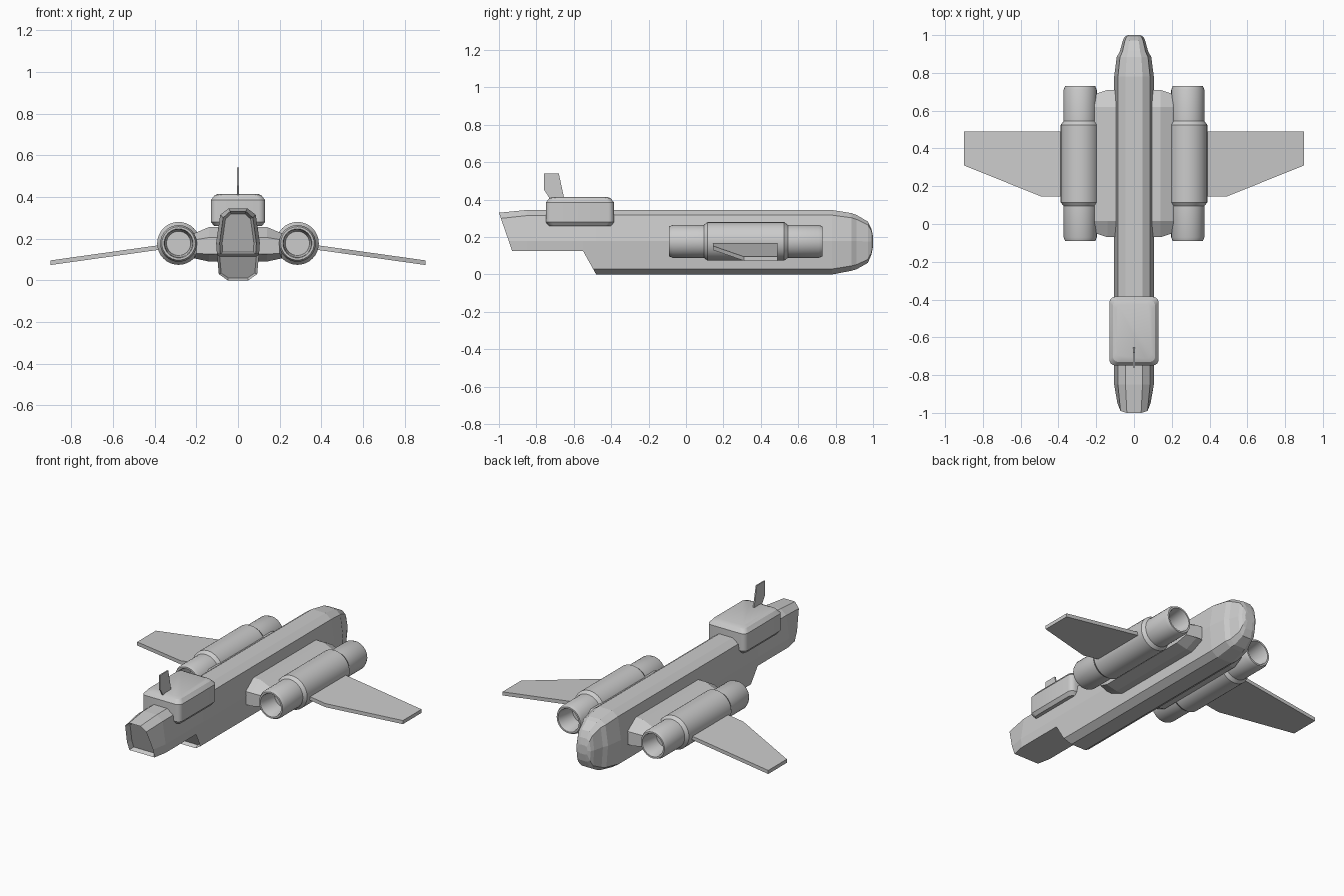
import bpy, bmesh, math
from mathutils import Vector

if "Cube" in bpy.data.objects:
    bpy.data.objects.remove(bpy.data.objects["Cube"])


def finish(bm, name, smooth=False):
    bmesh.ops.recalc_face_normals(bm, faces=bm.faces)
    mesh = bpy.data.meshes.new(name)
    bm.to_mesh(mesh)
    bm.free()
    ob = bpy.data.objects.new(name, mesh)
    bpy.context.collection.objects.link(ob)
    if smooth:
        bpy.ops.object.select_all(action='DESELECT')
        ob.select_set(True)
        bpy.context.view_layer.objects.active = ob
        bpy.ops.object.shade_smooth_by_angle(angle=math.radians(25))
    return ob


def loft(bm, rings, caps=True):
    """Bridge closed rings of equal length; returns end caps and the face bands."""
    vs = [[bm.verts.new(p) for p in r] for r in rings]
    n = len(vs[0])
    bands = [[bm.faces.new((a[i], a[(i + 1) % n], b[(i + 1) % n], b[i])) for i in range(n)]
             for a, b in zip(vs, vs[1:])]
    ends = [bm.faces.new(vs[0]), bm.faces.new(vs[-1])] if caps else []
    return ends, bands


def mirrored(half):
    return half + [(-x, y, z) for x, y, z in reversed(half)]


# Fuselage: faceted section with a stepped underside at the front
SECTION = [(0.045, 1), (0.085, 0.92), (0.105, 0.52), (0.092, 0.085), (0.05, 0)]


def hull_ring(y, w=1, top=0.345, bottom=0):
    return mirrored([(x * w, y, bottom + t * (top - bottom)) for x, t in SECTION])


def front_ring(ys, w, top):
    pts = [(0.045, top), (0.085, top - 0.03), (0.105, 0.18), (0.101, 0.125), (0.05, 0.125)]
    return mirrored([(x * w, y, z) for (x, z), y in zip(pts, ys)])


rings = [front_ring((-1, -0.99, -0.948, -0.93, -0.93), 0.84, 0.33),
         front_ring((-0.85,) * 5, 1, 0.345),
         front_ring((-0.55,) * 5, 1, 0.345)]
step = hull_ring(-0.48)
rings.append([(x, -0.48 - 0.56 * z if z < 0.1 else y, z) for x, y, z in step])
for station in [(0.78,), (0.885, 0.87, 0.328, 0.02), (0.912, 0.72, 0.318, 0.028),
                (0.972, 0.56, 0.283, 0.062), (0.991, 0.47, 0.245, 0.105),
                (1.0, 0.32, 0.205, 0.15)]:
    rings.append(hull_ring(*station))
bm = bmesh.new()
ends, bands = loft(bm, rings)
bmesh.ops.recalc_face_normals(bm, faces=bm.faces)
# Recessed panels in the front opening and the step
for region in ([ends[0]], bands[2][3:6]):
    bmesh.ops.inset_region(bm, faces=region, thickness=0.012, use_even_offset=True)
    moved = {v for f in region for v in f.verts}
    for v in moved:
        v.co.y += 0.03
finish(bm, "fuselage")

# Bridge block: rounded rectangle with a chamfered roof
def rounded_rect(hx, hy, cy, z, r, seg=4):
    pts = []
    for k, (sx, sy) in enumerate(((1, 1), (-1, 1), (-1, -1), (1, -1))):
        for i in range(seg + 1):
            a = math.pi / 2 * (k + i / seg)
            pts.append((sx * (hx - r) + r * math.cos(a),
                        cy + sy * (hy - r) + r * math.sin(a), z))
    return pts


bm = bmesh.new()
loft(bm, [rounded_rect(0.13 - d, 0.182 - d, -0.567, z, 0.03)
          for d, z in ((0.015, 0.26), (0, 0.28), (0, 0.385), (0.018, 0.408), (0.036, 0.415))])
finish(bm, "bridge_block", True)


def plate(name, points, offset):
    bm = bmesh.new()
    offset = Vector(offset) / 2
    loft(bm, [[Vector(p) - offset for p in points], [Vector(p) + offset for p in points]])
    return finish(bm, name)


# Antenna fin on the bridge
plate("antenna_fin", [(0, y, z) for y, z in ((-0.76, 0.54), (-0.76, 0.455), (-0.725, 0.40),
                                           (-0.65, 0.40), (-0.68, 0.54))], (0.008, 0, 0))

# Engine profile as (y, radius), hollow at both ends
ENGINE = [(0.03, 0.058), (-0.08, 0.066), (-0.09, 0.07), (-0.09, 0.08), (-0.07, 0.088),
          (0.095, 0.088), (0.115, 0.103), (0.525, 0.103), (0.545, 0.088), (0.71, 0.088),
          (0.73, 0.08), (0.73, 0.07), (0.72, 0.066), (0.61, 0.058)]

for side, s in (("left", -1), ("right", 1)):
    # Engine nacelle
    bm = bmesh.new()
    loft(bm, [[(s * 0.285 + r * math.cos(a), y, 0.177 + r * math.sin(a))
               for a in (2 * math.pi * i / 32 for i in range(32))] for y, r in ENGINE])
    finish(bm, side + "_engine", True)

    # Pylon fairing between hull and engine
    bm = bmesh.new()
    mid = [(0.06, 0.255), (0.14, 0.255), (0.21, 0.225), (0.21, 0.105), (0.14, 0.09), (0.06, 0.09)]
    end = [(0.06, 0.205), (0.14, 0.205), (0.2, 0.195), (0.2, 0.13), (0.14, 0.125), (0.06, 0.125)]
    rows = []
    for y, sec, sweep in ((-0.07, end, 0.02), (0.015, mid, 0), (0.62, mid, 0), (0.71, end, -0.02)):
        rows.append([(s * x, y + (sweep if x > 0.15 else 0), z) for x, z in sec])
    loft(bm, rows)
    finish(bm, side + "_pylon")

    # Drooping wing
    plan = ((0.31, 0.49), (0.9, 0.49), (0.9, 0.31), (0.49, 0.145), (0.31, 0.145))
    plate(side + "_wing", [(s * x, y, 0.157 - 0.14 * (x - 0.38)) for x, y in plan], (0, 0, 0.022))
